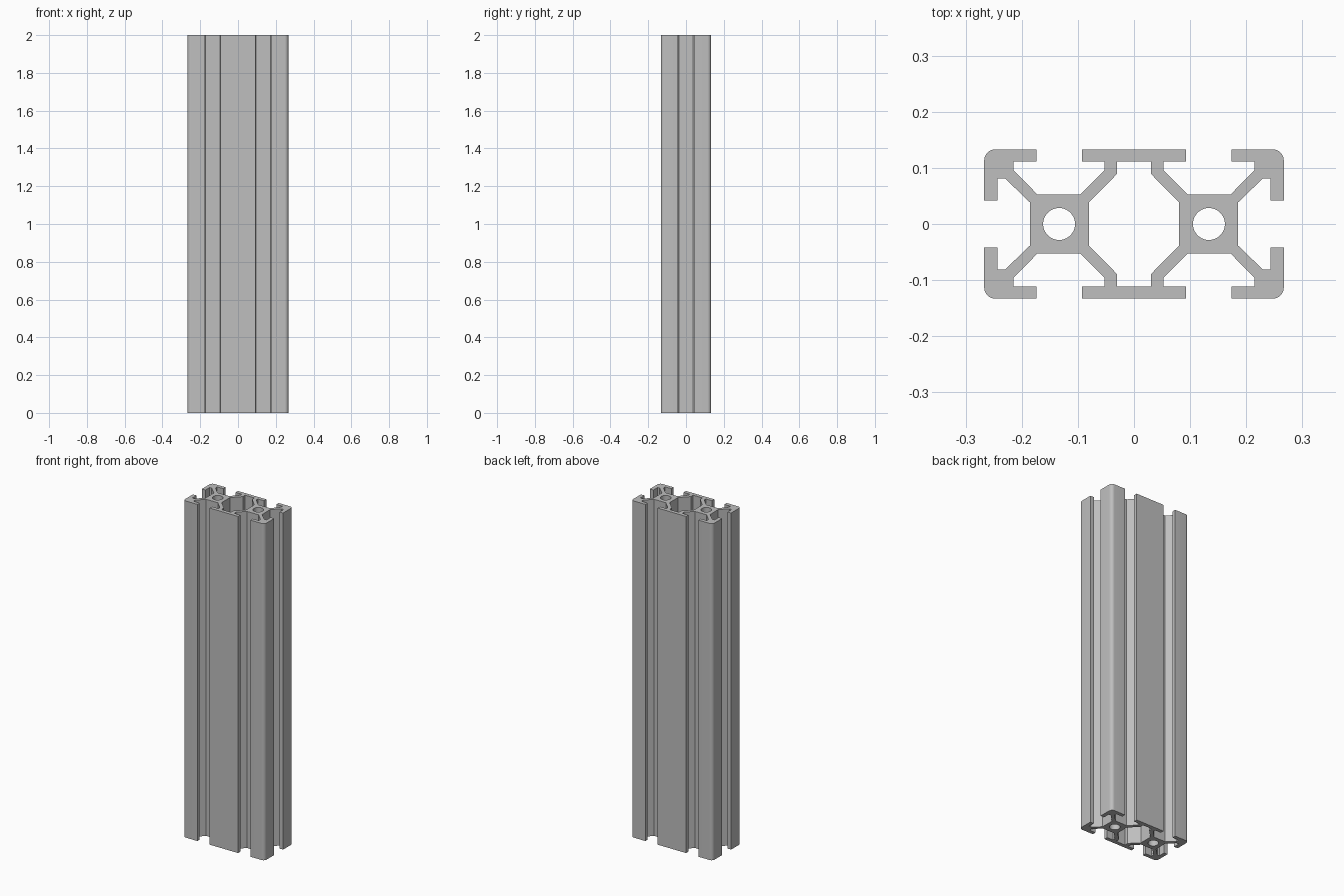
import bpy, bmesh, math

if "Cube" in bpy.data.objects:
    bpy.data.objects.remove(bpy.data.objects["Cube"])

HEIGHT = 2.0

# Single flat colour
grey = bpy.data.materials.new("aluminium grey")
grey.diffuse_color = (0.52, 0.52, 0.52, 1)
grey.use_nodes = True
grey.node_tree.nodes["Principled BSDF"].inputs["Base Color"].default_value = grey.diffuse_color


def arc(cx, cy, r, a0, a1, n):
    return [(cx + r * math.cos(math.radians(a0 + (a1 - a0) * i / n)),
             cy + r * math.sin(math.radians(a0 + (a1 - a0) * i / n)))
            for i in range(n + 1)]


def mirror_quarter(q):
    """Complete a loop from its +x +y quarter, listed anticlockwise."""
    half = q + [(-x, y) for x, y in reversed(q)]
    return half + [(-x, -y) for x, y in half]


# Outer outline: side slot, rounded corner, front slot, middle flange
outer = mirror_quarter(
    [(.185, .038), (.2295, .081), (.2435, .081), (.2435, .042), (.267, .042)]
    + arc(.247, .113, .02, 0, 90, 8)
    + [(.174, .133), (.174, .111), (.2145, .111), (.2145, .0955),
       (.172, .0525), (.0955, .0525), (.053, .0955), (.053, .111),
       (.093, .111), (.093, .133)])

# Central cavity and the two round bores
cavity = mirror_quarter([(.0805, .038), (.0305, .089), (.0305, .111)])
bores = [arc(s * .1335, 0, .0285, 0, 360, 40)[:-1] for s in (-1, 1)]

# Extrude the filled profile
curve = bpy.data.curves.new("extruded_rail", 'CURVE')
curve.dimensions = '2D'
curve.fill_mode = 'BOTH'
curve.extrude = HEIGHT / 2
for loop in [outer, cavity] + bores:
    spline = curve.splines.new('POLY')
    spline.points.add(len(loop) - 1)
    for p, (x, y) in zip(spline.points, loop):
        p.co = (x, y, 0, 1)
    spline.use_cyclic_u = True

rail = bpy.data.objects.new("extruded_rail", curve)
bpy.context.collection.objects.link(rail)
bpy.context.view_layer.objects.active = rail
rail.select_set(True)
bpy.ops.object.convert(target='MESH')
rail = bpy.context.object

# Weld caps to walls and stand the rail on the ground
bm = bmesh.new()
bm.from_mesh(rail.data)
bmesh.ops.remove_doubles(bm, verts=bm.verts, dist=1e-5)
bmesh.ops.translate(bm, verts=bm.verts, vec=(0, 0, HEIGHT / 2))
bmesh.ops.recalc_face_normals(bm, faces=bm.faces)
bm.to_mesh(rail.data)
bm.free()

rail.data.materials.clear()
rail.data.materials.append(grey)
bpy.ops.object.shade_smooth_by_angle(angle=math.radians(30))
